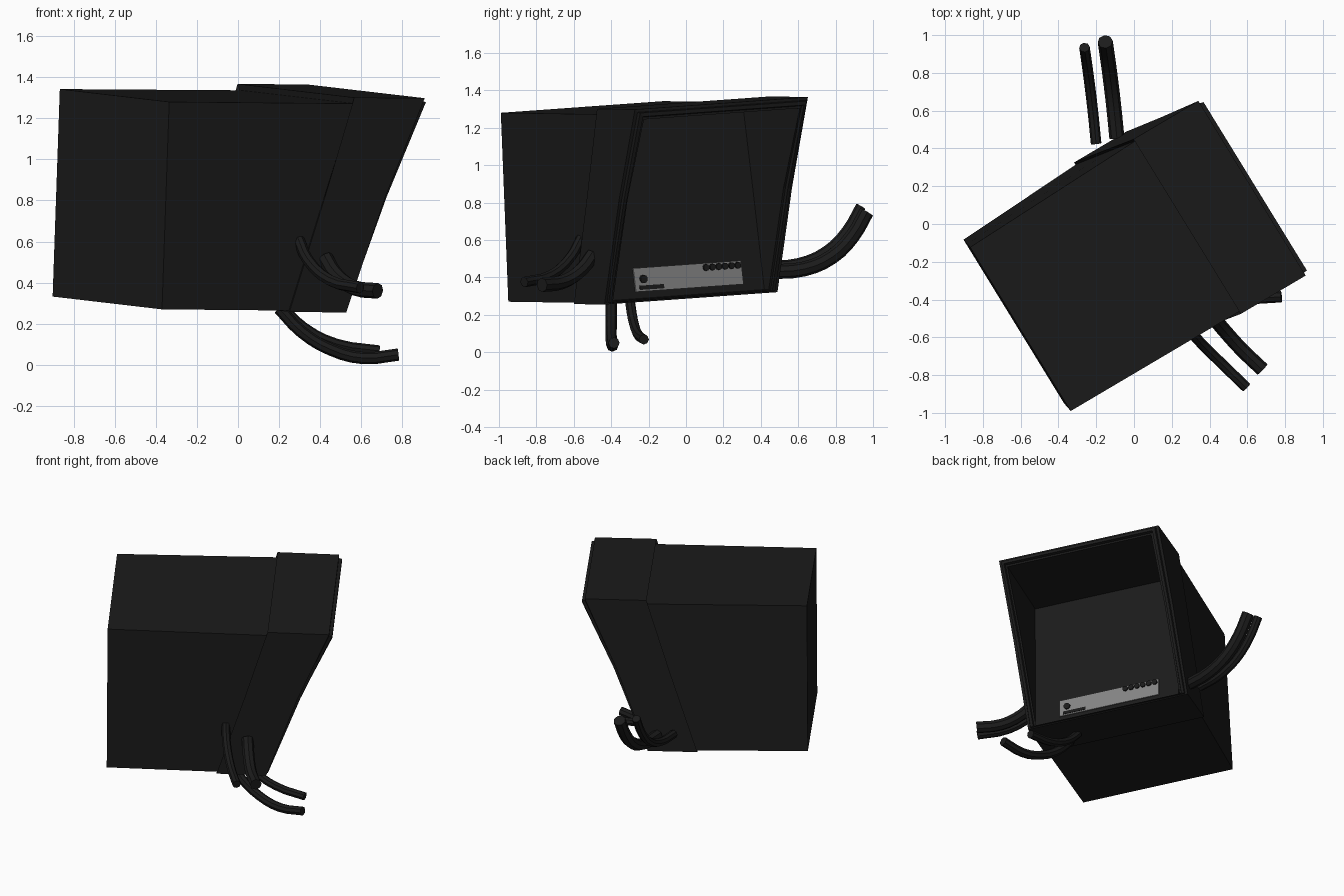
import bpy, bmesh, math
from mathutils import Vector, Matrix

if "Cube" in bpy.data.objects:
    bpy.data.objects.remove(bpy.data.objects["Cube"])

# Housing frame: depth, width and height axes, slightly rolled
ORIGIN = Vector((-0.37, -0.95, 0.27))
DEPTH = Vector((0.858, 0.507, -0.008))
WIDTH = Vector((-0.522, 0.85, 0.061))
HEIGHT = Vector((0.035, -0.04, 1.01))
W = 1.06          # housing width at the hood
MID = 0.55        # height of the bend in the hood front


def place(u, v, w):
    return ORIGIN + DEPTH * u + WIDTH * v + HEIGHT * w


def material(name, value):
    m = bpy.data.materials.new(name)
    m.use_nodes = True
    color = (value, value, value, 1)
    m.diffuse_color = color
    m.node_tree.nodes["Principled BSDF"].inputs["Base Color"].default_value = color
    return m


BLACK = material("black plastic", 0.011)
GREY = material("grey panel", 0.23)


def add_object(name, bm, mat):
    bmesh.ops.recalc_face_normals(bm, faces=bm.faces)
    mesh = bpy.data.meshes.new(name)
    bm.to_mesh(mesh)
    bm.free()
    mesh.materials.append(mat)
    ob = bpy.data.objects.new(name, mesh)
    bpy.context.collection.objects.link(ob)


# Housing: one loft from the back wall, over the hood and rim, into the recess
def ring(depths, side, top, bottom, width=W):
    """Outline grown outward by side, top and bottom; depth varies with height."""
    low, mid, high = depths
    a, b, lo, hi = -side, width + side, -bottom, 1 + top
    return [place(low, a, lo), place(low, b, lo), place(mid, b, MID),
            place(high, b, hi), place(high, a, hi), place(mid, a, MID)]


def slant(low, high):
    return low, low + (high - low) * MID, high


def front(out):
    return 1.037 + out * 0.5, 1.235 + out, 1.44 + out


rings = [
    ring(slant(0, 0), 0, 0, 0, 1.02),
    ring(slant(0.72, 1.045), 0, 0, 0),
    ring(slant(0.715, 1.04), 0.014, 0.03, 0.006),
    ring(front(0), 0.014, 0.03, 0.006),
    ring(front(0), -0.002, 0.014, 0),
    ring(front(0.02), -0.006, 0.01, -0.002),
    ring(front(0.02), -0.024, -0.01, -0.005),
    ring(front(0), -0.028, -0.014, -0.007),
    ring(front(0), -0.04, -0.026, -0.01),
    ring(slant(1.016, 0.87), -0.03, -0.035, -0.012, W - 0.025),
]
bm = bmesh.new()
loops = [[bm.verts.new(p) for p in r] for r in rings]
for r, s in zip(loops, loops[1:]):
    for i in range(6):
        j = (i + 1) % 6
        bm.faces.new((r[i], r[j], s[j], s[i]))
bm.faces.new(loops[0])
bm.faces.new(loops[-1])
add_object("housing", bm, BLACK)


# Control panel and its details lie on the sloping screen
def on_screen(v, w, lift):
    return place(1.018 - 0.152 * w + lift, v, w)


def plate(name, v0, v1, w0, w1, lift, thick, mat):
    bm = bmesh.new()
    back, face = [[bm.verts.new(on_screen(v, w, h)) for v, w in
                   ((v0, w0), (v1, w0), (v1, w1), (v0, w1))]
                  for h in (lift, lift + thick)]
    bm.faces.new(back)
    bm.faces.new(face)
    for i in range(4):
        j = (i + 1) % 4
        bm.faces.new((back[i], back[j], face[j], face[i]))
    add_object(name, bm, mat)


def button(name, v, w, radius):
    bm = bmesh.new()
    turn = DEPTH.to_track_quat('Z', 'Y').to_matrix().to_4x4()
    bmesh.ops.create_cone(bm, cap_ends=True, segments=10, radius1=radius,
                          radius2=radius, depth=0.024,
                          matrix=Matrix.Translation(on_screen(v, w, 0.01)) @ turn)
    add_object(name, bm, BLACK)


plate("control_panel", 0.197, 0.874, 0.048, 0.173, 0.002, 0.008, GREY)
plate("label_strip", 0.222, 0.375, 0.057, 0.079, 0.009, 0.004, BLACK)
button("knob", 0.25, 0.113, 0.022)
for i in range(6):
    button(f"button_{i + 1}", 0.648 + 0.04 * i, 0.15, 0.018)


# Hoses: round tubes swept along short curved paths
def hose(name, radius, points):
    curve = bpy.data.curves.new(name, 'CURVE')
    curve.dimensions = '3D'
    curve.bevel_depth = radius
    curve.bevel_resolution = 2
    curve.resolution_u = 3
    curve.use_fill_caps = True
    spline = curve.splines.new('BEZIER')
    spline.bezier_points.add(len(points) - 1)
    for bp, p in zip(spline.bezier_points, points):
        bp.co = p
        bp.handle_left_type = bp.handle_right_type = 'AUTO'
    temp = bpy.data.objects.new(name + "_path", curve)
    bpy.context.collection.objects.link(temp)
    bpy.context.view_layer.update()
    graph = bpy.context.evaluated_depsgraph_get()
    mesh = bpy.data.meshes.new_from_object(temp.evaluated_get(graph))
    bpy.data.objects.remove(temp)
    mesh.materials.clear()
    mesh.materials.append(BLACK)
    ob = bpy.data.objects.new(name, mesh)
    bpy.context.collection.objects.link(ob)
    bpy.ops.object.select_all(action='DESELECT')
    ob.select_set(True)
    bpy.context.view_layer.objects.active = ob
    bpy.ops.object.shade_smooth_by_angle(angle=math.radians(40))


hose("near_hose_thin", 0.028, [(0.295, -0.56, 0.61), (0.34, -0.615, 0.51),
                               (0.45, -0.725, 0.41), (0.595, -0.865, 0.375)])
hose("near_hose_thick", 0.038, [(0.425, -0.5, 0.52), (0.475, -0.56, 0.44),
                                (0.565, -0.66, 0.375), (0.68, -0.77, 0.36)])
hose("bottom_hose_thick", 0.03, [(0.2, -0.4, 0.275), (0.31, -0.4, 0.16),
                                 (0.45, -0.4, 0.075), (0.61, -0.395, 0.033),
                                 (0.78, -0.385, 0.05)])
hose("bottom_hose_thin", 0.027, [(0.22, -0.3, 0.275), (0.32, -0.285, 0.18),
                                 (0.48, -0.26, 0.1), (0.685, -0.225, 0.068)])
far_path = ((0.425, 0.46), (0.6, 0.475), (0.75, 0.54), (0.86, 0.65), (0.935, 0.78))
for name, radius, x, sag in (("far_hose_thin", 0.028, -0.2, 0),
                             ("far_hose_thick", 0.04, -0.09, 0.03)):
    hose(name, radius, [(x - 0.09 * (y - 0.42) - 0.06 * (y - 0.42) ** 2, y + sag, z - sag)
                        for y, z in far_path])
